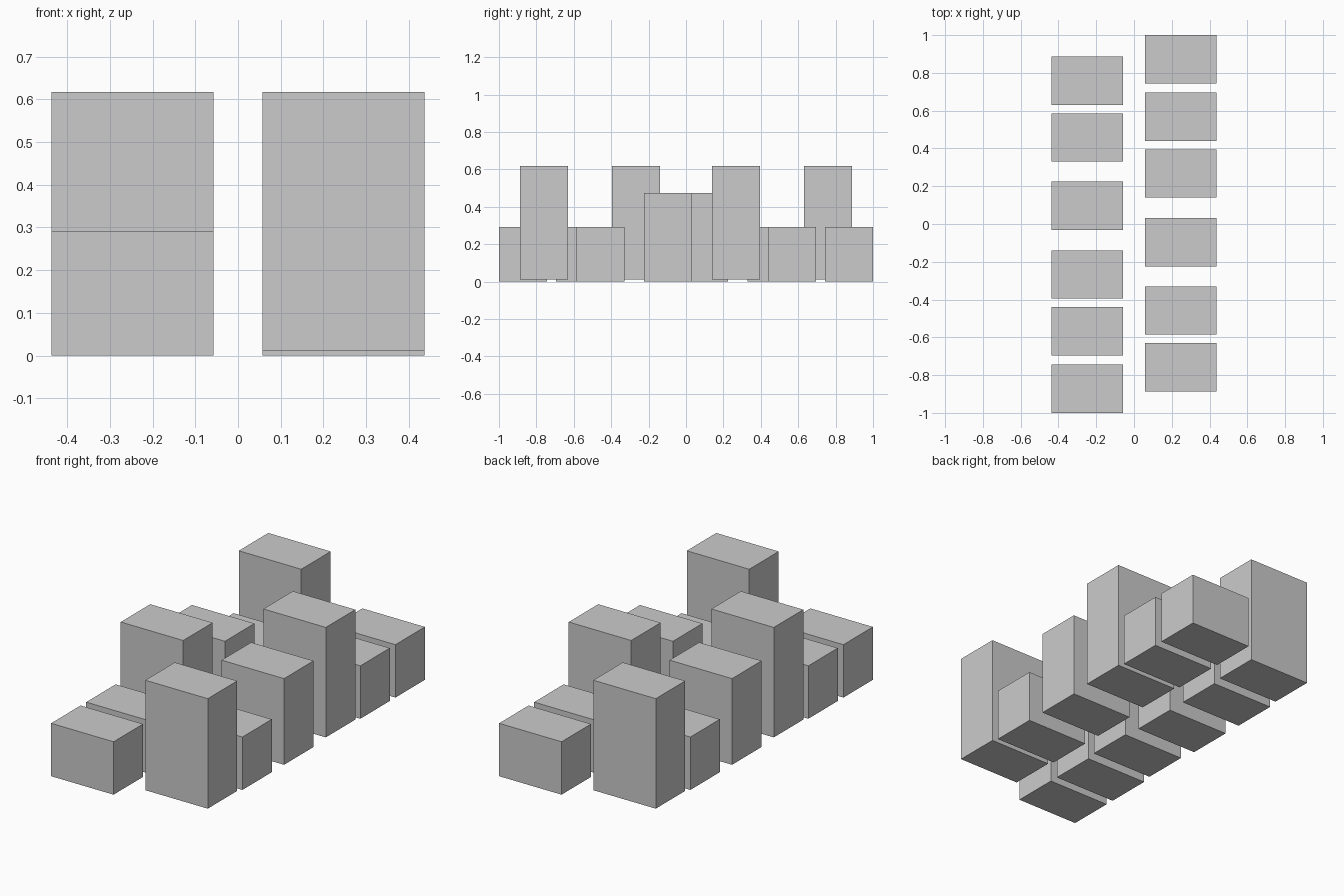
import bpy
import bmesh
from mathutils import Matrix

if "Cube" in bpy.data.objects:
    bpy.data.objects.remove(bpy.data.objects["Cube"])

# Shared block footprint and row spacing
WIDTH, DEPTH, ROW_X = 0.38, 0.256, 0.247

# Block types: (bottom, top)
TYPES = {"low": (0.0, 0.291), "mid": (0.0, 0.474), "tall": (0.012, 0.617)}

# One row, front to back: (centre y, type)
ROW = [(-0.759, "tall"), (-0.458, "low"), (-0.096, "mid"),
       (0.267, "tall"), (0.567, "low"), (0.872, "low")]


def block(name, x, y, z0, z1):
    mesh = bpy.data.meshes.new(name)
    bm = bmesh.new()
    bmesh.ops.create_cube(bm, size=1.0,
                          matrix=Matrix.Diagonal((WIDTH, DEPTH, z1 - z0, 1)))
    bm.to_mesh(mesh)
    bm.free()
    obj = bpy.data.objects.new(name, mesh)
    obj.location = (x, y, (z0 + z1) / 2)
    bpy.context.collection.objects.link(obj)


# The left row is the right row turned half a circle about z
for side, sign in (("right", 1), ("left", -1)):
    for i, (y, kind) in enumerate(ROW, 1):
        block(f"{side}_{kind}_block_{i}", sign * ROW_X, sign * y, *TYPES[kind])
